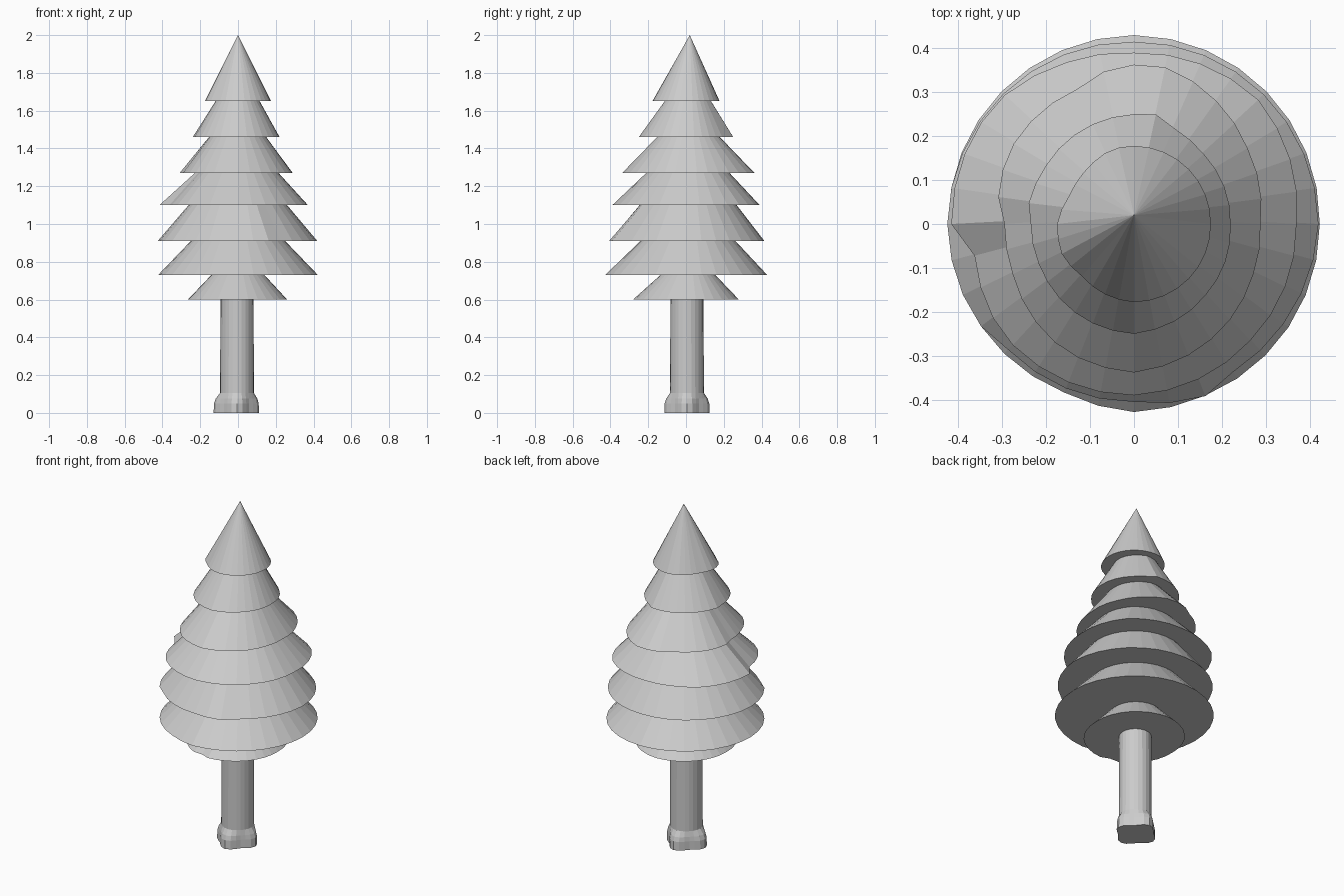
import bpy, math

if "Cube" in bpy.data.objects:
    bpy.data.objects.remove(bpy.data.objects["Cube"])

SIDES = 32


def add_mesh(name, verts, faces):
    me = bpy.data.meshes.new(name)
    me.from_pydata(verts, [], faces)
    me.update()
    ob = bpy.data.objects.new(name, me)
    bpy.context.collection.objects.link(ob)
    return ob


def radius_at(keys, deg):
    """Rim radius interpolated between (angle, radius) keys, wrapping round."""
    ks = [(keys[-1][0] - 360, keys[-1][1])] + keys + [(keys[0][0] + 360, keys[0][1])]
    for (a, ra), (b, rb) in zip(ks, ks[1:]):
        if a <= deg <= b:
            return ra + (rb - ra) * (deg - a) / max(b - a, 1e-6)
    return keys[0][1]


def ring(z, radius, cx=0.0, cy=0.0, sides=SIDES):
    out = []
    for i in range(sides):
        deg = 360 * i / sides
        t = math.radians(deg)
        r = radius(deg)
        out.append((cx + r * math.cos(t), cy + r * math.sin(t), z))
    return out


def loft(name, rings, apex=None):
    """Join rings bottom to top, capping the ends."""
    n = len(rings[0])
    verts = [v for r in rings for v in r]
    faces = [tuple(reversed(range(n)))]
    for k in range(len(rings) - 1):
        for i in range(n):
            j = (i + 1) % n
            faces.append((k * n + i, k * n + j, (k + 1) * n + j, (k + 1) * n + i))
    top = (len(rings) - 1) * n
    if apex:
        verts.append(apex)
        faces += [(top + i, top + (i + 1) % n, len(verts) - 1) for i in range(n)]
    else:
        faces.append(tuple(range(top, top + n)))
    return add_mesh(name, verts, faces)


# Tree top: a slightly uneven cone
tip_rim = [(0, .175), (90, .178), (107, .177), (130, .165), (155, .16), (180, .175),
           (203, .178), (225, .168), (270, .178)]
loft("tree_tip", [ring(1.65, lambda d: radius_at(tip_rim, d))], apex=(0, .02, 2.0))

# Branch tiers: bottom z, top z, top radius, uneven rim keys
tiers = [
    (1.46, 1.65, .115, [(0, .22), (45, .225), (67, .235), (73, .257), (90, .25), (117, .245),
                        (150, .24), (168, .245), (180, .235), (205, .235), (270, .25), (315, .23)]),
    (1.27, 1.46, .15, [(0, .288), (33, .31), (62, .344), (77, .364), (98, .362), (109, .334),
                       (145, .33), (167, .318), (180, .295), (200, .297), (240, .327),
                       (270, .338), (310, .312), (336, .295)]),
    (1.10, 1.27, .215, [(0, .37), (45, .40), (90, .39), (115, .40), (138, .418), (180, .416),
                        (191, .37), (220, .39), (270, .39), (315, .375)]),
    (0.91, 1.10, .26, [(0, .42), (90, .415), (180, .425), (213, .42), (225, .405), (270, .405),
                       (292, .425), (304, .405), (330, .41)]),
    (0.73, 0.91, .25, [(0, .423), (90, .43), (180, .423), (247, .415), (270, .428), (290, .423)]),
    (0.60, 0.73, .14, [(0, .26), (90, .28), (180, .265), (247, .28), (259, .265), (270, .28)]),
]
for n, (z0, z1, r1, keys) in enumerate(tiers, 1):
    loft(f"branch_tier_{n}", [
        ring(z0, lambda d: radius_at(keys, d)),
        ring(z1, lambda d: r1 * (0.5 + 0.5 * radius_at(keys, d) / keys[0][1]), 0, .01),
    ])


# Trunk with four root lobes flaring out at the foot
def root(scale):
    def r(deg):
        t = math.radians(deg)
        return .087 + scale * (.02 + .013 * math.cos(4 * t) + .004 * math.cos(t - math.pi))
    return r


loft("trunk", [ring(z, root(s), -.005, .005, 24) for z, s in
               ((0, 1), (.05, .95), (.075, .7), (.105, .1), (.60, 0))])
